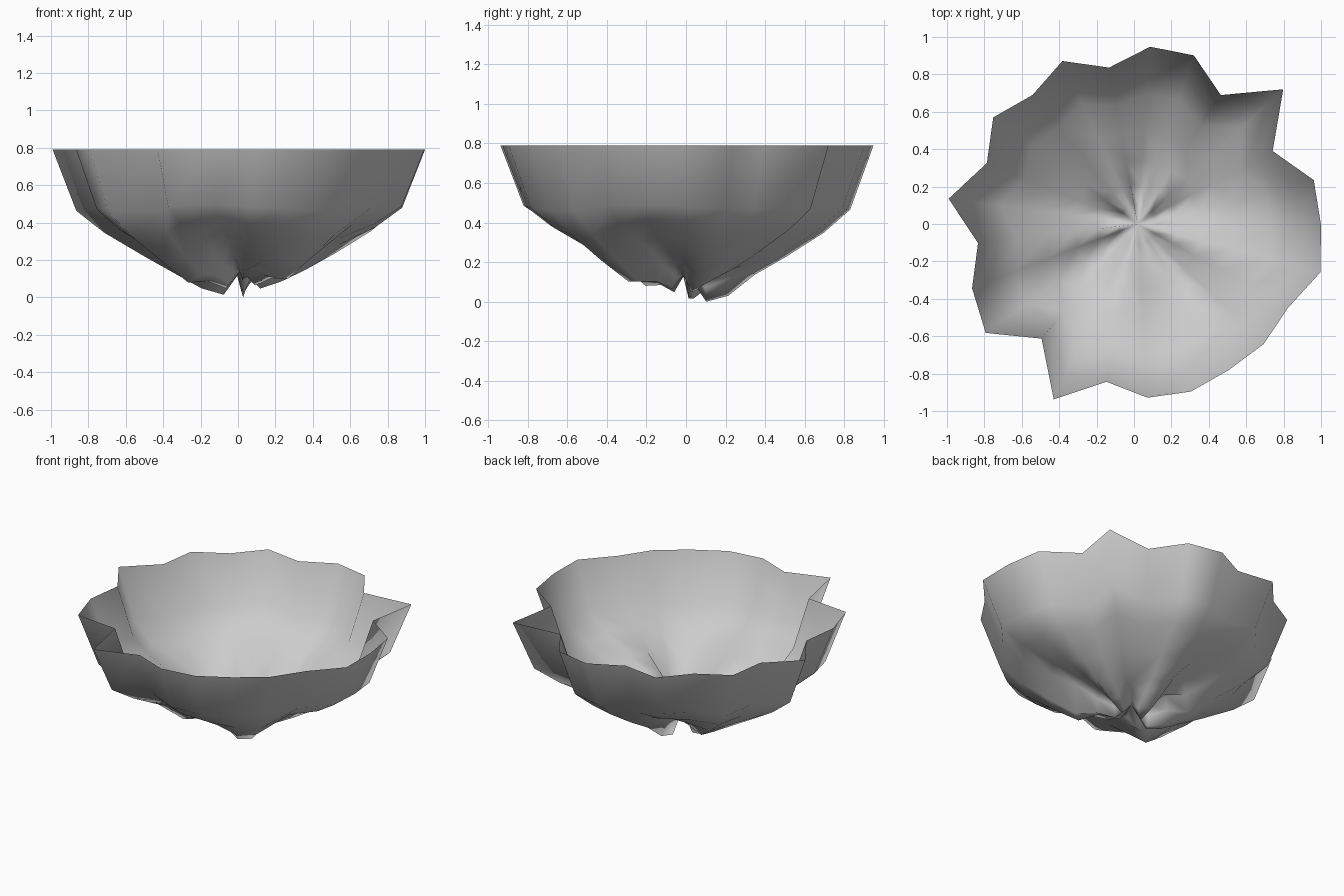
import bpy, bmesh, math

old = bpy.data.objects.get("Cube")
if old:
    bpy.data.objects.remove(old)

grey = bpy.data.materials.new("plain_grey")
grey.use_nodes = True
colour = (0.6, 0.6, 0.6, 1)
grey.diffuse_color = colour
grey.node_tree.nodes["Principled BSDF"].inputs["Base Color"].default_value = colour

# Rim radius of every spoke, counterclockwise from +x
RIM = [.98, .97, .82, 1.06, .82, .95, .95, .85, .96, .89, .96, .87, 1.02,
       .86, .95, 1.0, .8, 1.04, .86, .93, .94, .92, .93, .92, 1.01]
# Crease height of every spoke, near the middle and further out (0 is a lobe, 1 a ridge)
INNER = [.7, .3, .35, .7, .8, .45, 0, .75, .8, .9, .5, .1, .1,
         .8, .6, .3, .5, .8, 1, .6, .7, .5, .4, .8, .9]
OUTER = [.6, .3, .3, .4, .45, .35, .25, .6, .8, .5, .15, .15, .2,
         .6, .4, 0, .2, .75, 1, .7, .5, .1, .1, .8, .8]
# Each ring: radius share, lobe height, extra height on creases, rim influence, crease list
RINGS = [(.11, 0, .16, 0, INNER), (.23, .03, .18, .1, INNER),
         (.37, .08, .22, .3, OUTER), (.54, .19, .15, .5, OUTER),
         (.74, .33, .08, .8, OUTER), (.875, .455, .04, 1, OUTER),
         (1, .79, 0, 1, OUTER)]
CENTRE_X, MEAN, TURN = .02, .93, math.radians(-.4)
count = len(RIM)

bm = bmesh.new()
apex = bm.verts.new((CENTRE_X, 0, .15))
loops = []
for share, low, lift, follow, crease in RINGS:
    loop = []
    for k in range(count):
        a = math.tau * k / count + TURN
        r = share * (MEAN + follow * (RIM[k] - MEAN))
        z = low + lift * crease[k]
        loop.append(bm.verts.new((CENTRE_X + r * math.cos(a), r * math.sin(a), z)))
    loops.append(loop)

# Central fan, then the wall between neighbouring rings
for k in range(count):
    n = (k + 1) % count
    bm.faces.new((apex, loops[0][k], loops[0][n]))
    for inner, outer in zip(loops, loops[1:]):
        bm.faces.new((inner[k], outer[k], outer[n], inner[n]))
for f in bm.faces:
    f.smooth = True

mesh = bpy.data.meshes.new("crumpled_bowl")
bm.to_mesh(mesh)
bm.free()
mesh.materials.append(grey)
bowl = bpy.data.objects.new("crumpled_bowl", mesh)
bpy.context.collection.objects.link(bowl)
